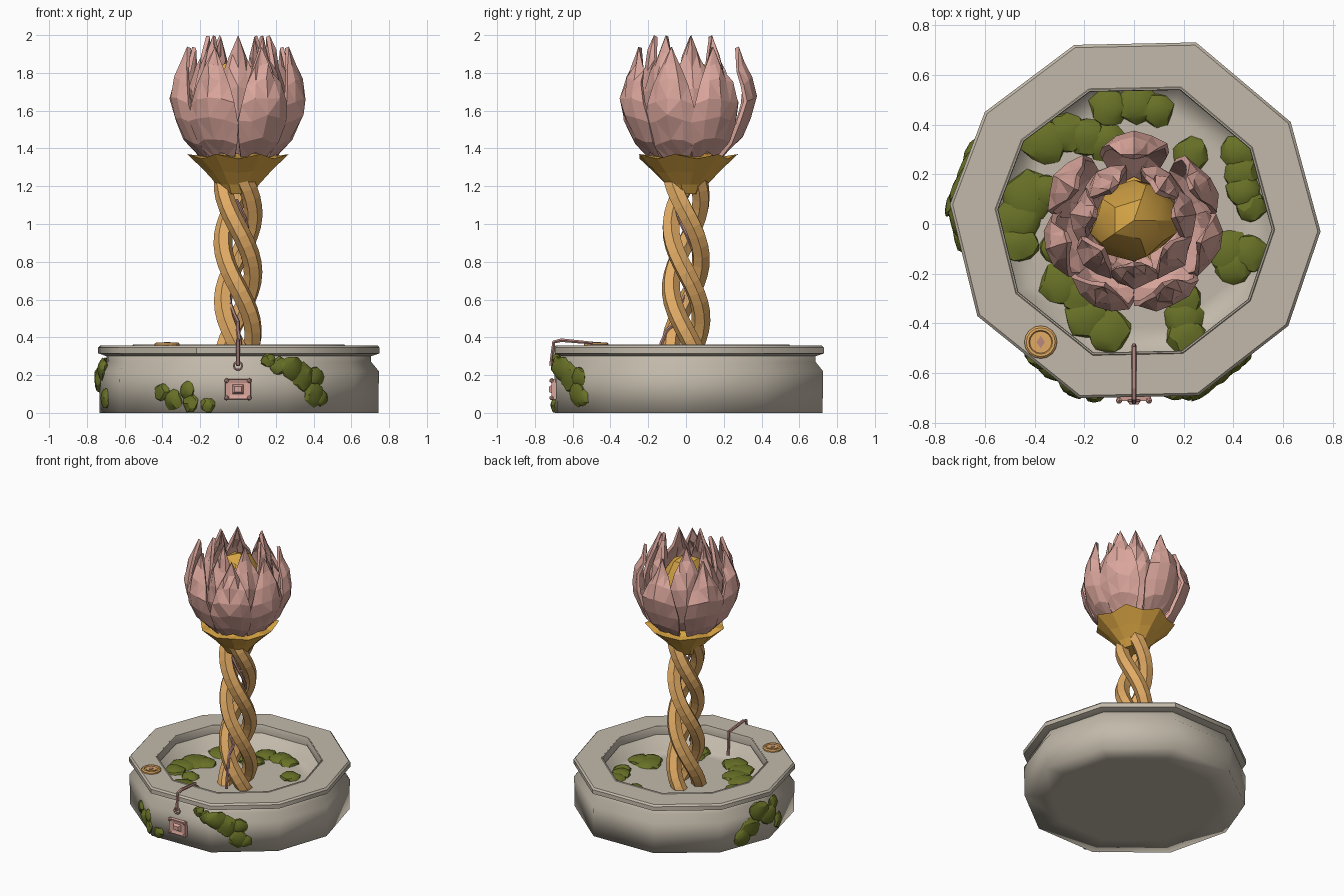
import bpy, bmesh, math, random
from mathutils import Vector, Matrix

random.seed(4)
cube = bpy.data.objects.get("Cube")
if cube:
    bpy.data.objects.remove(cube)


def material(name, *rgb):
    m = bpy.data.materials.new(name)
    m.use_nodes = True
    m.diffuse_color = (*rgb, 1)
    m.node_tree.nodes["Principled BSDF"].inputs["Base Color"].default_value = (*rgb, 1)
    return m


STONE = material("pale stone", .54, .485, .40)
PINK = material("petal pink", .70, .38, .33)
DUSK = material("dusky pink wire", .48, .25, .22)
GOLD = material("bud gold", .66, .37, .06)
AMBER = material("calyx amber", .74, .40, .06)
WOOD = material("orange wood", .76, .41, .13)
MOSS = material("moss green", .14, .165, .02)


def activate(ob):
    bpy.ops.object.select_all(action='DESELECT')
    ob.select_set(True)
    bpy.context.view_layer.objects.active = ob


def finish(name, bm, mat, smooth=None):
    bmesh.ops.recalc_face_normals(bm, faces=bm.faces)
    me = bpy.data.meshes.new(name)
    bm.to_mesh(me)
    bm.free()
    me.materials.append(mat)
    ob = bpy.data.objects.new(name, me)
    bpy.context.collection.objects.link(ob)
    if smooth:
        activate(ob)
        bpy.ops.object.shade_smooth_by_angle(angle=math.radians(smooth))
    return ob


def loft(name, rings, mat, smooth=None, closed=False):
    """Skin closed rings of points, then cap the ends or join them up."""
    bm = bmesh.new()
    loops = [[bm.verts.new(p) for p in ring] for ring in rings]
    for a, b in zip(loops, loops[1:] + loops[:1] if closed else loops[1:]):
        for i in range(len(a)):
            j = (i + 1) % len(a)
            bm.faces.new((a[i], a[j], b[j], b[i]))
    if not closed:
        bm.faces.new(loops[0])
        bm.faces.new(loops[-1])
    return finish(name, bm, mat, smooth)


def tube(name, points, radius, mat):
    cu = bpy.data.curves.new(name, 'CURVE')
    cu.dimensions = '3D'
    cu.bevel_depth = radius
    cu.bevel_resolution = 1
    cu.use_fill_caps = True
    sp = cu.splines.new('POLY')
    sp.points.add(len(points) - 1)
    for sp_point, p in zip(sp.points, points):
        sp_point.co = (*p, 1)
    cu.materials.append(mat)
    ob = bpy.data.objects.new(name, cu)
    bpy.context.collection.objects.link(ob)
    activate(ob)
    bpy.ops.object.convert(target='MESH')
    for poly in bpy.context.object.data.polygons:
        poly.use_smooth = False


def polar(r, a, z):
    return Vector((r * math.cos(a), r * math.sin(a), z))


def circle(r, z, n, centre=(0, 0)):
    return [polar(r, math.tau * i / n, z) + Vector((*centre, 0)) for i in range(n)]


# Stone basin: one uneven ten-sided outline scaled along profiles
OUTLINE = [(-.24, .72), (-.60, .45), (-.74, .08), (-.63, -.37), (-.22, -.70),
           (.26, -.69), (.62, -.41), (.75, -.03), (.63, .41), (.25, .73)]


def outline_rings(profile):
    return [[(x * s, y * s, z) for x, y in OUTLINE] for s, z in profile]


loft("basin_body", outline_rings([(.1, 0), (.75, 0), (.99, 0), (.995, .22), (.94, .27), (.94, .315),
                                  (.75, .315), (.74, .18), (.6, .18), (.1, .18)]), STONE, 120)
loft("basin_rim", outline_rings([(.74, .30), (.94, .30), (1, .315), (1, .345), (.985, .357),
                                 (.755, .357), (.75, .361), (.742, .361), (.738, .355)]),
     STONE, 40, closed=True)

# Twisted stem
PITCH = .95
for k in range(3):
    path = []
    for i in range(23):
        z = .14 + i * .05
        a = -math.pi / 2 + math.tau * (k / 3 - (z - .98) / PITCH)
        path.append(polar(.08 + .03 * max(0, .4 - z), a, z))
    tube("stem_strand_%d" % (k + 1), path, .05, WOOD)

# Wire hooked over the rim, and a second one climbing inside the stem
tube("rim_wire", [(0, -.715, .25), (0, -.70, .375), (0, -.66, .385), (0, -.50, .37),
                  (0, -.49, .20)], .011, DUSK)
climb = [(.01, -.15, .20), (.01, -.13, .37), (0, -.10, .44)]
climb += [polar(.05, -math.pi / 2 - i / 2, .48 + .05 * i) for i in range(14)]
tube("stem_wire", climb, .011, DUSK)
ring = [Vector((0, -.71, .25)) + Vector((.022 * math.cos(t), 0, .022 * math.sin(t)))
        for t in [math.tau * i / 10 for i in range(11)]]
tube("wire_ring", ring, .006, PINK)


# Front plaque: stepped square with a raised gem
def rect(w, h, y):
    return [(sx * w, y, .125 + sz * h) for sx, sz in ((-1, -1), (1, -1), (1, 1), (-1, 1))]


loft("plaque", [rect(.07, .055, -.68), rect(.066, .051, -.712), rect(.04, .032, -.706),
                rect(.03, .024, -.706), rect(.018, .014, -.725)], PINK)
for sx in (-1, 1):
    for sz in (-1, 1):
        bm = bmesh.new()
        bmesh.ops.create_icosphere(bm, subdivisions=1, radius=.014,
                                   matrix=Matrix.Translation((sx * .06, -.71, .125 + sz * .046)))
        finish("plaque_stud", bm, PINK)

# Round medallion on the rim
SPOT = (-.375, -.475)
loft("medallion", [circle(r, z, 16, SPOT) for r, z in
                   ((.066, .35), (.066, .366), (.058, .373), (.048, .373), (.044, .366))], WOOD)
loft("medallion_disc", [circle(.036, z, 12, SPOT) for z in (.36, .370)], WOOD)
loft("medallion_diamond", [[(SPOT[0] + sx, SPOT[1] + sy, z) for sx, sy in
                            ((.017, 0), (0, .025), (-.017, 0), (0, -.025))] for z in (.366, .374)], DUSK)


# Calyx: fluted cup with a pointed rim
def star(tip, valley, z_tip, z_valley):
    return [polar(valley if i % 2 else tip, math.pi / 2 + math.pi * i / 7,
                  z_valley if i % 2 else z_tip) for i in range(14)]


loft("calyx", [star(.08, .075, 1.16, 1.16), star(.115, .105, 1.21, 1.21),
               star(.18, .165, 1.28, 1.27), star(.275, .245, 1.37, 1.345),
               star(.21, .20, 1.36, 1.355), star(.12, .12, 1.38, 1.38)], AMBER)


# Petals: curved, ridged leaves; rows give radius, height and half width
def petal(name, angle, rows):
    bm = bmesh.new()
    grid = []
    for r, z, w in rows:
        row = []
        for t in (-1, -.5, 0, .5, 1):
            a = angle + t * w / r
            wob = random.uniform(-.011, .011)
            depth = r - .03 * abs(t) * (w / .15) + wob
            row.append(bm.verts.new(polar(depth, a, z - .03 * abs(t) + wob)))
        grid.append(row)
    tip = bm.verts.new(polar(rows[-1][0] - .025, angle, rows[-1][1] + .085))
    for lo, hi in zip(grid, grid[1:]):
        for i in range(4):
            bm.faces.new((lo[i], lo[i + 1], hi[i + 1], hi[i]))
    for i in range(4):
        bm.faces.new((grid[-1][i], grid[-1][i + 1], tip))
    bmesh.ops.triangulate(bm, faces=bm.faces)
    mod = finish(name, bm, PINK).modifiers.new("thickness", 'SOLIDIFY')
    mod.thickness = .022
    mod.offset = 0


OUTER = [(.20, 1.38, .075), (.285, 1.46, .125), (.34, 1.57, .155), (.358, 1.67, .14),
         (.335, 1.77, .10), (.295, 1.85, .05)]
INNER = [(.14, 1.38, .05), (.20, 1.47, .09), (.24, 1.60, .12), (.245, 1.72, .12),
         (.215, 1.83, .085), (.185, 1.91, .045)]
for label, rows, turns in (("outer", OUTER, (90, 31, 149, -16, 196, -64, 244)),
                           ("inner", INNER, (-90, -39, 219, 9, 171, 54, 126))):
    for k, turn in enumerate(turns):
        petal("%s_petal_%d" % (label, k + 1), math.radians(turn), rows)


# Rough lumps: jittered, squashed spheres
def lump(name, matrix, mat, rough):
    bm = bmesh.new()
    bmesh.ops.create_icosphere(bm, subdivisions=2, radius=1)
    for v in bm.verts:
        v.co *= 1 + random.uniform(-rough, rough)
    bm.transform(matrix)
    finish(name, bm, mat, 25)


# Bud in the heart of the flower
lump("bud", Matrix.Translation((0, .015, 1.62)) @ Matrix.Diagonal((.17, .16, .25, 1)), GOLD, .09)

# Moss on the basin floor: x, y, radius
FLOOR = [(-.10, .47, .08), (.01, .48, .08), (.09, .46, .07), (-.36, .33, .09), (-.27, .36, .08),
         (-.19, .35, .08), (-.11, .33, .08), (-.43, .11, .10), (-.46, .02, .09), (-.46, -.08, .08),
         (-.35, .13, .07), (-.29, -.24, .09), (-.21, -.28, .09), (-.19, -.37, .09), (-.10, -.43, .09),
         (.20, -.30, .07), (.20, -.38, .08), (.21, -.45, .08), (.38, -.11, .09),
         (.46, -.12, .08), (.40, -.17, .07), (.42, .29, .07), (.43, .21, .07),
         (.44, .13, .07), (.47, .07, .06), (.23, .28, .07), (-.32, -.10, .06)]
for x, y, r in FLOOR:
    lump("floor_moss", Matrix.Translation((x, y, .18)) @ Matrix.Diagonal((r, r, .03, 1)), MOSS, .12)

# Moss on the outer wall: outline edge, place along it, height, radius
WALL = [(4, .80, .28, .04), (4, .92, .25, .05), (5, .08, .23, .07), (5, .25, .19, .08),
        (5, .42, .19, .06), (5, .40, .10, .07), (5, .50, .08, .05), (3, .55, .11, .05),
        (3, .70, .07, .06), (3, .88, .12, .05), (3, .92, .04, .05), (4, .12, .04, .04),
        (1, .45, .07, .07), (1, .62, .12, .08), (1, .80, .22, .08), (1, .97, .18, .07),
        (2, .15, .23, .06), (2, .32, .08, .06)]
for e, t, z, r in WALL:
    a, b = (Vector((*OUTLINE[i], 0)) for i in (e, e + 1))
    spot = a.lerp(b, t) * .99
    facing = Matrix.Rotation(math.atan2(b.y - a.y, b.x - a.x), 4, 'Z')
    lump("wall_moss", Matrix.Translation((spot.x, spot.y, max(z, r))) @ facing
         @ Matrix.Diagonal((r, .024, r * .95, 1)), MOSS, .15)
